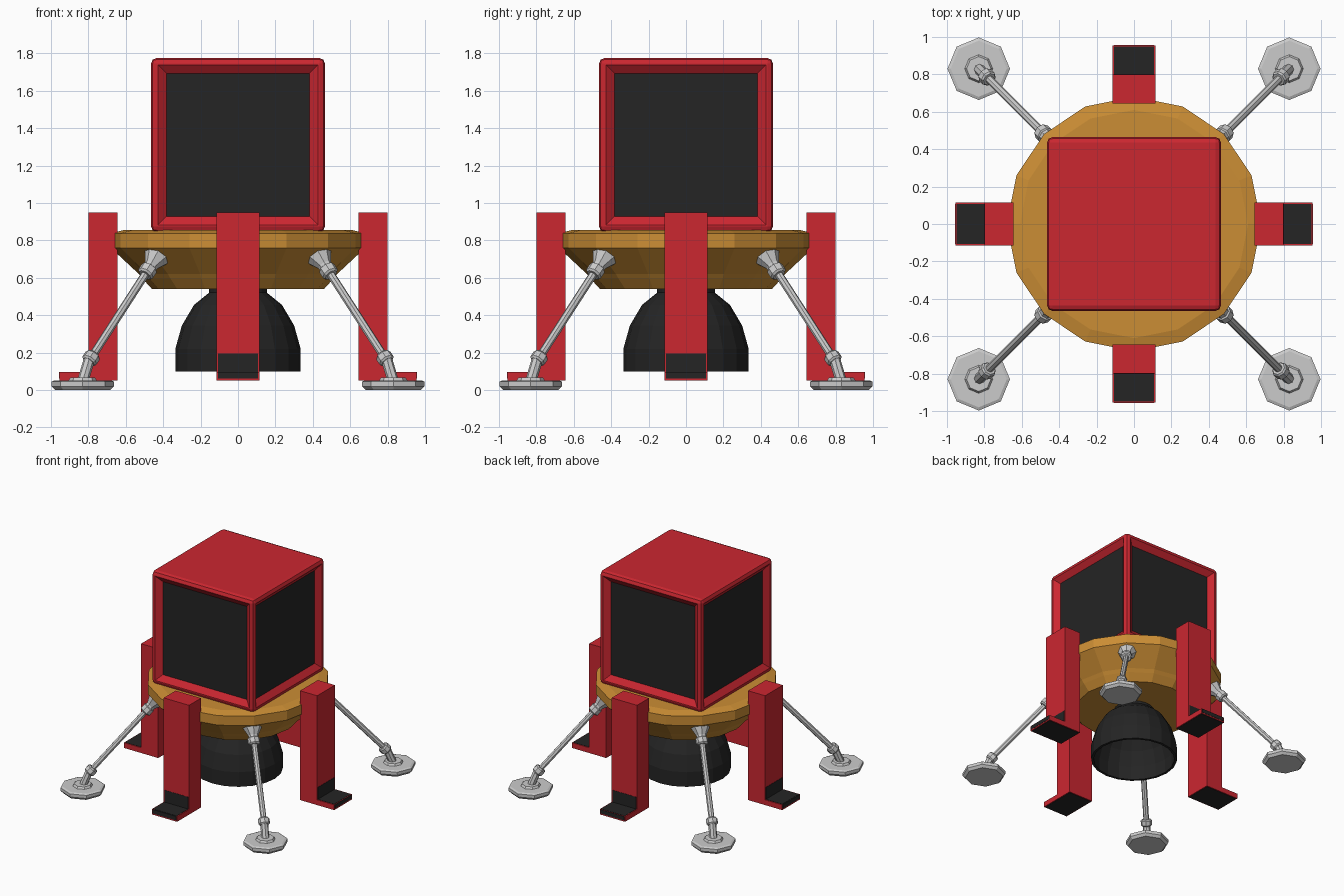
import bpy, bmesh
from math import pi, sin, cos
from mathutils import Matrix, Vector

if "Cube" in bpy.data.objects:
    bpy.data.objects.remove(bpy.data.objects["Cube"])


def material(name, color):
    m = bpy.data.materials.new(name)
    m.diffuse_color = (*color, 1)
    m.use_nodes = True
    m.node_tree.nodes["Principled BSDF"].inputs["Base Color"].default_value = m.diffuse_color
    return m


RED = material("red", (0.6, 0.02, 0.03))
BLACK = material("black", (0.018, 0.018, 0.018))
GOLD = material("gold", (0.6, 0.27, 0.035))


def finish(name, bm, mats=(), matrix=Matrix()):
    bmesh.ops.recalc_face_normals(bm, faces=bm.faces)
    me = bpy.data.meshes.new(name)
    bm.to_mesh(me)
    bm.free()
    me.transform(matrix)
    for m in mats:
        me.materials.append(m)
    ob = bpy.data.objects.new(name, me)
    bpy.context.collection.objects.link(ob)
    return ob


def lathe(name, profile, sides, mats=(), matrix=Matrix()):
    """Revolve (radius, height) points round z and cap both ends."""
    bm = bmesh.new()
    rings = [[bm.verts.new((r * cos(2 * pi * i / sides), r * sin(2 * pi * i / sides), z))
              for i in range(sides)] for r, z in profile]
    for a, b in zip(rings, rings[1:]):
        for i in range(sides):
            j = (i + 1) % sides
            bm.faces.new((a[i], a[j], b[j], b[i]))
    bm.faces.new(rings[0])
    bm.faces.new(rings[-1])
    return finish(name, bm, mats, matrix)


def along(a, b):
    """Matrix placing local z on the line from a to b."""
    a, b = Vector(a), Vector(b)
    return Matrix.Translation(a) @ (b - a).to_track_quat('Z', 'Y').to_matrix().to_4x4()


def box(name, lo, hi, mat, matrix):
    bm = bmesh.new()
    bmesh.ops.create_cube(bm, size=1)
    lo, hi = Vector(lo), Vector(hi)
    for v in bm.verts:
        v.co = Vector((lo[k] + (v.co[k] + 0.5) * (hi[k] - lo[k]) for k in range(3)))
    return finish(name, bm, [mat], matrix)


# Cabin: bevelled cube with a recessed dark panel on each side
bm = bmesh.new()
bmesh.ops.create_cube(bm, size=0.93)
bmesh.ops.bevel(bm, geom=bm.edges[:], offset=0.03, segments=2, profile=0.5, affect='EDGES')
bm.normal_update()
panels = [f for f in bm.faces if f.calc_area() > 0.5 and abs(f.normal.z) < 0.5]
bmesh.ops.inset_individual(bm, faces=panels, thickness=0.01)
bmesh.ops.inset_individual(bm, faces=panels, thickness=0.065, depth=-0.035)
for f in panels:
    f.material_index = 1
finish("cabin", bm, [RED, BLACK], Matrix.Translation((0, 0, 1.31)))

# Base disc
lathe("base_disc", [(0.61, 0.855), (0.68, 0.838), (0.68, 0.76), (0.53, 0.62),
                    (0.51, 0.595), (0.46, 0.54)], 16, [GOLD])

# Hollow engine bell
lathe("engine_bell", [(0.155, 0.56), (0.155, 0.52), (0.235, 0.455), (0.3, 0.345), (0.335, 0.22),
                      (0.335, 0.1), (0.315, 0.1), (0.315, 0.215), (0.28, 0.335),
                      (0.215, 0.44), (0.14, 0.5)], 20, [BLACK])

for k in range(4):
    # Side arm with outward foot and dark inlays
    turn = Matrix.Rotation(k * pi / 2, 4, 'Z')
    bm = bmesh.new()
    outline = [(0.645, 0.052), (0.955, 0.052), (0.955, 0.095), (0.8, 0.095), (0.8, 0.95), (0.645, 0.95)]
    face = bm.faces.new([bm.verts.new((x, -0.115, z)) for x, z in outline])
    ext = bmesh.ops.extrude_face_region(bm, geom=[face])["geom"]
    bmesh.ops.translate(bm, vec=(0, 0.23, 0), verts=[g for g in ext if isinstance(g, bmesh.types.BMVert)])
    finish(f"side_arm_{k}", bm, [RED], turn)
    w = 0.108
    box(f"arm_inlay_{k}", (0.795, -w, 0.09), (0.802, w, 0.195), BLACK, turn)
    box(f"foot_top_inlay_{k}", (0.8, -w, 0.09), (0.95, w, 0.097), BLACK, turn)
    box(f"foot_end_inlay_{k}", (0.95, -w, 0.062), (0.957, w, 0.095), BLACK, turn)
    box(f"foot_bottom_inlay_{k}", (0.652, -w, 0.05), (0.95, w, 0.056), BLACK, turn)

    # Diagonal landing leg: mount cone, collars and rod
    turn = Matrix.Rotation(pi / 4 + k * pi / 2, 4, 'Z')
    top, ankle, sole = (0.59, 0, 0.74), (1.13, 0, 0.15), (1.172, 0, 0.05)
    lathe(f"leg_strut_{k}", [(0.078, 0), (0.078, 0.025), (0.038, 0.1), (0.038, 0.115), (0.046, 0.12),
                             (0.046, 0.16), (0.036, 0.17), (0.022, 0.17), (0.022, 0.745), (0.036, 0.745),
                             (0.044, 0.755), (0.044, 0.79), (0.034, 0.8)], 8, (), turn @ along(top, ankle))
    lathe(f"leg_ankle_{k}", [(0.03, -0.02), (0.03, 0.11)], 8, (), turn @ along(ankle, sole))

    # Octagonal foot pad
    pad = Matrix.Translation(turn @ Vector((1.174, 0, 0)))
    lathe(f"foot_pad_{k}", [(0.148, 0), (0.167, 0.02), (0.167, 0.045), (0.15, 0.052), (0.075, 0.052),
                            (0.065, 0.068), (0.04, 0.068)], 8, (), pad)
